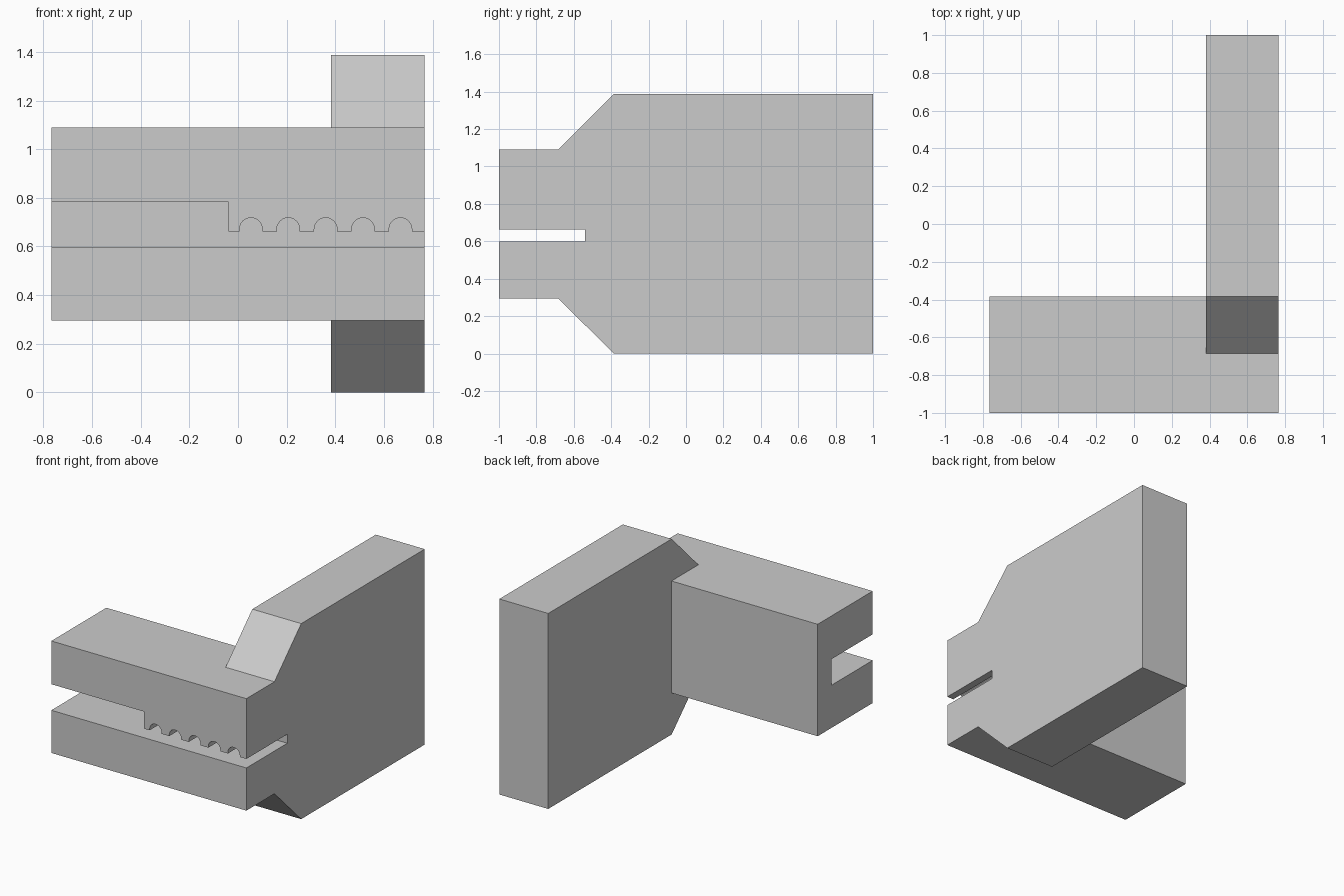
import bpy
import bmesh
import math
from mathutils import Vector

if "Cube" in bpy.data.objects:
    bpy.data.objects.remove(bpy.data.objects["Cube"])

grey = bpy.data.materials.new("plain grey")
grey.diffuse_color = (0.6, 0.6, 0.6, 1)
grey.use_nodes = True
grey.node_tree.nodes["Principled BSDF"].inputs["Base Color"].default_value = grey.diffuse_color


def prism(name, profile, direction):
    """Extrude a closed 3D outline along a direction into a solid."""
    bm = bmesh.new()
    face = bm.faces.new([bm.verts.new(p) for p in profile])
    out = bmesh.ops.extrude_face_region(bm, geom=[face])
    moved = [v for v in out["geom"] if isinstance(v, bmesh.types.BMVert)]
    bmesh.ops.translate(bm, verts=moved, vec=Vector(direction))
    bmesh.ops.recalc_face_normals(bm, faces=bm.faces)
    mesh = bpy.data.meshes.new(name)
    bm.to_mesh(mesh)
    bm.free()
    mesh.materials.append(grey)
    obj = bpy.data.objects.new(name, mesh)
    bpy.context.collection.objects.link(obj)
    return obj


def boolean(target, tool, operation):
    mod = target.modifiers.new(tool.name, 'BOOLEAN')
    mod.object = tool
    mod.operation = operation
    mod.solver = 'EXACT'
    bpy.context.view_layer.objects.active = target
    bpy.ops.object.modifier_apply(modifier=mod.name)
    bpy.data.objects.remove(tool)


X = 0.766
# Upright plate with chamfered nose
plate_yz = [(-1, 0.295), (-0.685, 0.295), (-0.385, 0), (1, 0),
            (1, 1.388), (-0.385, 1.388), (-0.685, 1.09), (-1, 1.09)]
body = prism("clamp_body", [(0.382, y, z) for y, z in plate_yz], (X - 0.382, 0, 0))

# Jaw block across the front
jaw_xz = [(-X, 0.295), (X, 0.295), (X, 1.09), (-X, 1.09)]
jaw = prism("jaw_block", [(x, -1, z) for x, z in jaw_xz], (0, 0.617, 0))
boolean(body, jaw, 'UNION')

# Jaw slot: tall opening on the left, row of rounded grooves on the right
floor, roof, tall = 0.598, 0.662, 0.783
radius, pitch, first = 0.047, 0.1537, 0.053
slot = [(-1, floor), (-1, tall), (-0.04, tall), (-0.04, roof)]
for i in range(5):
    cx = first + i * pitch
    slot.append((cx - radius, roof))
    for k in range(13):
        a = math.pi * (1 - k / 12)
        slot.append((cx + radius * math.cos(a), roof + 0.009 + radius * math.sin(a)))
    slot.append((cx + radius, roof))
slot += [(1, roof), (1, floor)]
cutter = prism("slot_cutter", [(x, -1.2, z) for x, z in slot], (0, 0.66, 0))
boolean(body, cutter, 'DIFFERENCE')
